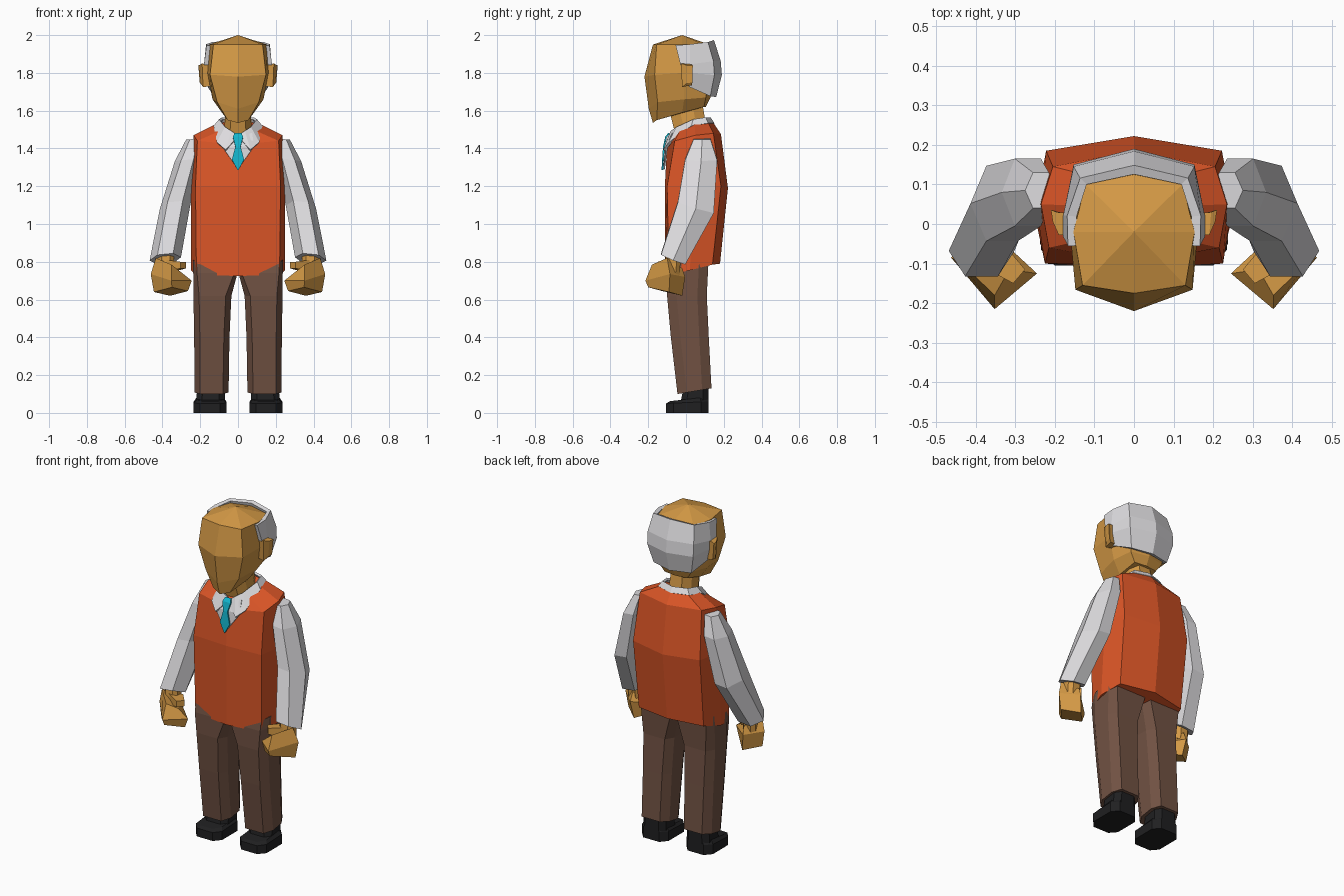
import bpy, bmesh, math
from mathutils import Vector


def material(name, rgb):
    m = bpy.data.materials.new(name)
    m.diffuse_color = (*rgb, 1)
    return m


SKIN = material("skin", (0.66, 0.32, 0.06))
PALE = material("pale_grey", (0.72, 0.71, 0.73))
VEST = material("orange_red", (0.71, 0.092, 0.02))
BROWN = material("brown", (0.165, 0.084, 0.056))
TIE = material("teal", (0.007, 0.47, 0.62))
BLACK = material("black", (0.014, 0.014, 0.015))


def loft(name, rings, mat, closed=True, mirror=False, solid=0):
    """Skin a list of rings; closed lofts get end caps."""
    bm = bmesh.new()
    vs = [[bm.verts.new(p) for p in r] for r in rings]
    n = len(rings[0])
    for a, b in zip(vs, vs[1:]):
        for i in range(n if closed else n - 1):
            j = (i + 1) % n
            bm.faces.new((a[i], a[j], b[j], b[i]))
    if closed:
        bm.faces.new(vs[0])
        bm.faces.new(vs[-1])
    bmesh.ops.remove_doubles(bm, verts=bm.verts, dist=0.0005)
    bmesh.ops.recalc_face_normals(bm, faces=bm.faces)
    me = bpy.data.meshes.new(name)
    bm.to_mesh(me)
    bm.free()
    me.materials.append(mat)
    ob = bpy.data.objects.new(name, me)
    bpy.context.collection.objects.link(ob)
    if solid:
        s = ob.modifiers.new("thickness", 'SOLIDIFY')
        s.thickness, s.offset = solid, 0
    if mirror:
        ob.modifiers.new("mirror", 'MIRROR')
    return ob


def sym(half, closed=True):
    """Complete a half ring running from front centre to back centre."""
    back = half[-2:0:-1] if closed else half[-2::-1]
    return list(half) + [(-x, y, z) for x, y, z in back]


def box_ring(x0, x1, y0, y1, zf, zb, cx=0.03, cy=0.05):
    """Rectangle with cut corners, height running from zf (front) to zb."""
    pts = [(x0 + cx, y0), (x1 - cx, y0), (x1, y0 + cy), (x1, y1 - cy),
           (x1 - cx, y1), (x0 + cx, y1), (x0, y1 - cy), (x0, y0 + cy)]
    return [(x, y, zf + (zb - zf) * (y - y0) / (y1 - y0)) for x, y in pts]


# Head: faceted, tapering to the chin
head = [
    [(0, -.175, 1.535), (.055, -.155, 1.55), (.085, -.02, 1.59), (.075, .095, 1.62), (0, .105, 1.62)],
    [(0, -.197, 1.61), (.11, -.15, 1.645), (.135, -.01, 1.66), (.11, .105, 1.67), (0, .13, 1.67)],
    [(0, -.22, 1.78), (.148, -.166, 1.79), (.162, -.015, 1.80), (.13, .115, 1.80), (0, .155, 1.80)],
    [(0, -.175, 1.95), (.13, -.155, 1.95), (.153, -.02, 1.95), (.122, .10, 1.945), (0, .125, 1.95)],
    [(0, -.02, 2.0)] * 5,
]
loft("head", [sym(r) for r in head], SKIN)

# Hair: band round the back and sides
hair = [
    [(.155, -.055, 1.945), (.157, .02, 1.95), (.128, .108, 1.96), (0, .137, 1.97)],
    [(.168, -.03, 1.845), (.167, .02, 1.845), (.144, .137, 1.86), (0, .172, 1.86)],
    [(.166, .015, 1.80), (.166, .025, 1.80), (.144, .142, 1.79), (0, .178, 1.79)],
    [(.148, .015, 1.73), (.147, .025, 1.725), (.118, .12, 1.68), (0, .148, 1.675)],
]
loft("hair", [sym(r, False) for r in hair], PALE, closed=False, solid=0.024)

# Ears
loft("ears", [
    [(.14, -.015, 1.73), (.14, .025, 1.73), (.14, .025, 1.84), (.14, -.025, 1.84)],
    [(.185, -.02, 1.725), (.19, .03, 1.735), (.195, .03, 1.845), (.19, -.028, 1.85)],
    [(.198, .005, 1.745), (.203, .034, 1.75), (.21, .036, 1.84), (.205, .005, 1.84)],
], SKIN, mirror=True)

# Neck
loft("neck", [
    box_ring(-.075, .075, -.05, .11, 1.45, 1.50),
    box_ring(-.065, .065, -.085, .085, 1.59, 1.65),
], SKIN)

# Sleeveless vest
vest = [
    [(0, -.11, .725), (.22, -.09, .73), (.25, .02, .755), (.215, .14, .785), (0, .18, .79)],
    [(0, -.112, 1.2), (.225, -.1, 1.2), (.248, .05, 1.2), (.222, .185, 1.2), (0, .222, 1.19)],
    [(0, -.1, 1.42), (.215, -.06, 1.44), (.235, .05, 1.47), (.205, .145, 1.48), (0, .185, 1.475)],
    [(0, -.055, 1.475), (.08, -.03, 1.5), (.115, .045, 1.53), (.085, .115, 1.54), (0, .145, 1.535)],
]
loft("vest", [sym(r) for r in vest], VEST)

# Shirt front in the V neck
loft("shirt_front", [
    [(0, -.116, 1.29), (0, -.116, 1.29), (0, -.116, 1.29)],
    [(-.085, -.1, 1.41), (0, -.108, 1.41), (.085, -.1, 1.41)],
    [(-.075, -.07, 1.48), (0, -.075, 1.47), (.075, -.07, 1.48)],
], PALE, closed=False, solid=0.008)

# Shirt collar, with points at the front
collar = [
    [(.004, -.09, 1.455), (.065, -.115, 1.39), (.11, -.085, 1.43), (.125, .03, 1.515),
     (.1, .115, 1.53), (0, .145, 1.53)],
    [(.004, -.08, 1.47), (.035, -.075, 1.49), (.065, -.045, 1.51), (.095, .04, 1.55),
     (.08, .1, 1.56), (0, .125, 1.56)],
]
loft("collar", [sym(r, False) for r in collar], PALE, closed=False, solid=0.014)

# Tie
loft("tie", [[(-w, y, z), (w, y, z)] for w, y, z in
             [(.018, -.09, 1.48), (.027, -.106, 1.46), (.014, -.117, 1.41),
              (.032, -.122, 1.34), (.002, -.125, 1.285)]],
     TIE, closed=False, solid=0.009)


# Sleeves: six-sided, bent at the elbow
def sleeve_ring(c, hx, hy, tilt):
    out = []
    for k in range(6):
        a = math.radians(60 * k)
        dx, dy = hx * math.cos(a), hy * math.sin(a) / 0.866
        out.append((c[0] + dx, c[1] + dy, c[2] - tilt * dy - 0.1 * dx))
    return out


loft("sleeves", [
    sleeve_ring((.235, .085, 1.45), .04, .045, 0),
    sleeve_ring((.268, .08, 1.34), .066, .085, 0),
    sleeve_ring((.333, .052, 1.09), .08, .095, .3),
    sleeve_ring((.385, -.068, .815), .083, .064, .4),
], PALE, mirror=True)

# Wrists, hands and thumbs
loft("wrists", [
    box_ring(.34, .425, -.115, -.035, .76, .73, .02, .02),
    box_ring(.34, .425, -.105, -.025, .86, .84, .02, .02),
], SKIN, mirror=True)
loft("hands", [
    [(.265, -.125, .645), (.35, -.20, .665), (.445, -.09, .64), (.36, -.02, .62)],
    [(.245, -.125, .70), (.352, -.215, .70), (.462, -.085, .735), (.375, -.005, .72)],
    [(.315, -.115, .74), (.352, -.18, .785), (.435, -.1, .82), (.37, -.02, .765)],
], SKIN, mirror=True)
loft("thumbs", [
    [(.275, -.115, .765), (.305, -.15, .765), (.305, -.15, .80), (.275, -.115, .80)],
    [(.33, -.05, .75), (.38, -.11, .75), (.38, -.11, .81), (.33, -.05, .80)],
], SKIN, mirror=True)

# Trouser legs
loft("trousers", [
    box_ring(.05, .23, -.045, .135, .10, .13),
    box_ring(.045, .232, -.08, .12, .40, .41),
    box_ring(.035, .236, -.1, .11, .62, .62),
    box_ring(0, .237, -.1, .118, .74, .78, .02),
    box_ring(0, .237, -.09, .12, .80, .83, .02),
], BROWN, mirror=True)

# Shoes: toe and raised ankle
loft("shoe_soles", [
    box_ring(.06, .235, -.105, .12, 0, 0, .035, .04),
    box_ring(.06, .235, -.105, .12, .05, .06, .035, .04),
    box_ring(.075, .22, -.085, .115, .062, .085, .035, .04),
], BLACK, mirror=True)
loft("shoe_uppers", [
    box_ring(.07, .222, -.03, .12, .05, .05, .03, .03),
    box_ring(.07, .215, -.01, .12, .15, .15, .03, .03),
], BLACK, mirror=True)
